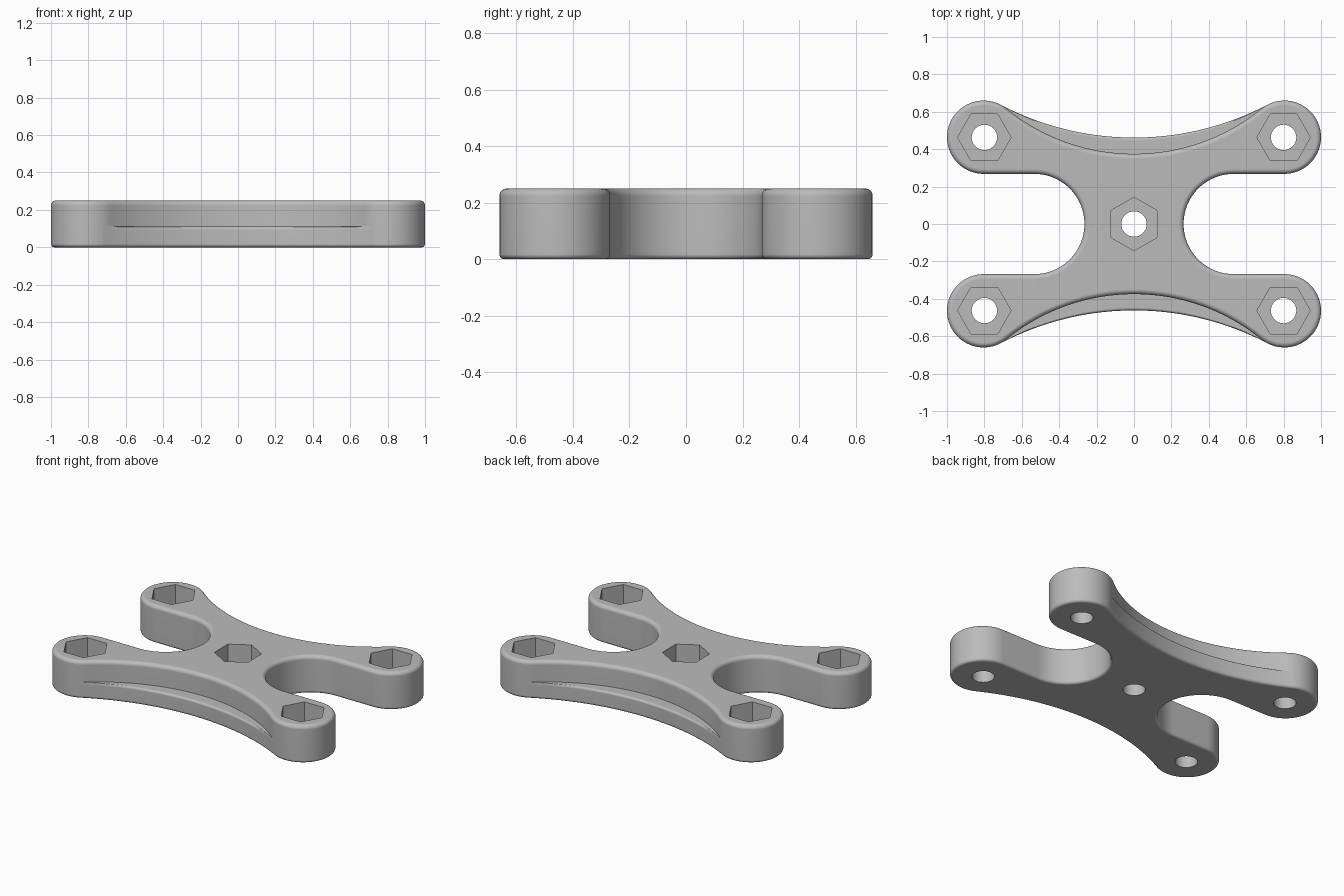
import bpy, bmesh, math

cube = bpy.data.objects.get("Cube")
if cube:
    bpy.data.objects.remove(cube, do_unlink=True)

HEIGHT, LEDGE_Z = 0.25, 0.11
TIP_X, TIP_Y, TIP_R = 0.804, 0.464, 0.196
SLOT_R = TIP_Y - TIP_R
SLOT_X = 0.265 + SLOT_R
UPPER, LOWER = 0.375, 0.462      # waist half-depth above and below the ledge
TOP_FILLET, BASE_FILLET, LEDGE_FILLET = 0.026, 0.018, 0.015

grey = bpy.data.materials.new("light grey")
grey.use_nodes = True
grey.diffuse_color = (0.5, 0.5, 0.5, 1)
grey.node_tree.nodes["Principled BSDF"].inputs["Base Color"].default_value = (0.5, 0.5, 0.5, 1)


def arc(cx, cy, r, start, end, steps):
    return [(cx + r * math.cos(start + (end - start) * i / steps),
             cy + r * math.sin(start + (end - start) * i / steps)) for i in range(steps + 1)]


def outline(waist, inset):
    """Slot end, round tip and tangent waist arc of one quarter, mirrored all round."""
    k = waist - TIP_R
    c = (TIP_X ** 2 + TIP_Y ** 2 - k ** 2) / (2 * (TIP_Y - k))
    tangent = math.atan2(c - TIP_Y, -TIP_X)
    shared = math.radians(114)
    r = TIP_R - inset
    q = arc(SLOT_X, 0, SLOT_R + inset, math.pi, math.pi / 2, 20)
    q += arc(TIP_X, TIP_Y, r, -math.pi / 2, shared, 36)
    q += arc(TIP_X, TIP_Y, r, shared, tangent, 4)[1:]
    q += arc(0, c, c - waist + inset, tangent - math.pi, -math.pi / 2, 24)[1:]
    half = q + [(-x, y) for x, y in reversed(q)][1:-1]
    return half + [(-x, -y) for x, y in half]


def quarter(radius, steps=5):
    """Sine and cosine offsets of a rounded edge."""
    angles = [math.pi / 2 * i / steps for i in range(steps + 1)]
    return [(radius * (1 - math.cos(a)), radius * (1 - math.sin(a))) for a in angles]


def make_object(name, bm):
    mesh = bpy.data.meshes.new(name)
    bmesh.ops.recalc_face_normals(bm, faces=bm.faces)
    bm.to_mesh(mesh)
    bm.free()
    mesh.materials.append(grey)
    obj = bpy.data.objects.new(name, mesh)
    bpy.context.collection.objects.link(obj)
    return obj


# Body section from base to top: (waist, inset, z)
section = [(LOWER, inset, z) for inset, z in reversed(quarter(BASE_FILLET))]
section = sorted(section, key=lambda s: s[2])
section += [(LOWER - d, 0, LEDGE_Z - e) for d, e in quarter(LEDGE_FILLET)]
section += [(UPPER, 0, LEDGE_Z)]
section += [(UPPER, inset, HEIGHT - e) for inset, e in quarter(TOP_FILLET)]

bm = bmesh.new()
rings = [[bm.verts.new((x, y, z)) for x, y in outline(w, i)] for w, i, z in section]
for a, b in zip(rings, rings[1:]):
    for j in range(len(a)):
        n = (j + 1) % len(a)
        bm.faces.new((a[j], a[n], b[n], b[j]))
bm.faces.new(rings[0][::-1])
bm.faces.new(rings[-1])
bmesh.ops.remove_doubles(bm, verts=bm.verts, dist=0.0002)
body = make_object("four_arm_bracket", bm)
bpy.context.view_layer.objects.active = body
body.select_set(True)


def cut(x, y, radius, sides, z0, turn):
    """Bore a straight-sided hole from z0 up through the top."""
    tool_bm = bmesh.new()
    bmesh.ops.create_cone(tool_bm, cap_ends=True, segments=sides,
                          radius1=radius, radius2=radius, depth=1)
    for v in tool_bm.verts:
        px, py = v.co.x, v.co.y
        v.co = (x + px * math.cos(turn) - py * math.sin(turn),
                y + px * math.sin(turn) + py * math.cos(turn), v.co.z + 0.5 + z0)
    tool = make_object("hole_cutter", tool_bm)
    tool.hide_render = True
    mod = body.modifiers.new("hole", 'BOOLEAN')
    mod.operation, mod.solver, mod.object = 'DIFFERENCE', 'EXACT', tool
    bpy.ops.object.modifier_apply(modifier=mod.name)
    bpy.data.objects.remove(tool, do_unlink=True)


# Hexagonal nut pockets above round bolt holes
places = [(sx * 0.8, sy * 0.463, math.pi / 2) for sx in (-1, 1) for sy in (-1, 1)]
for x, y, turn in places + [(0, 0, 0)]:
    cut(x, y, 0.143, 6, 0.09, turn)
    cut(x, y, 0.068, 32, -0.3, 0)

bpy.ops.object.shade_smooth_by_angle(angle=math.radians(32))
normals = body.modifiers.new("even_shading", 'WEIGHTED_NORMAL')
normals.keep_sharp = True
